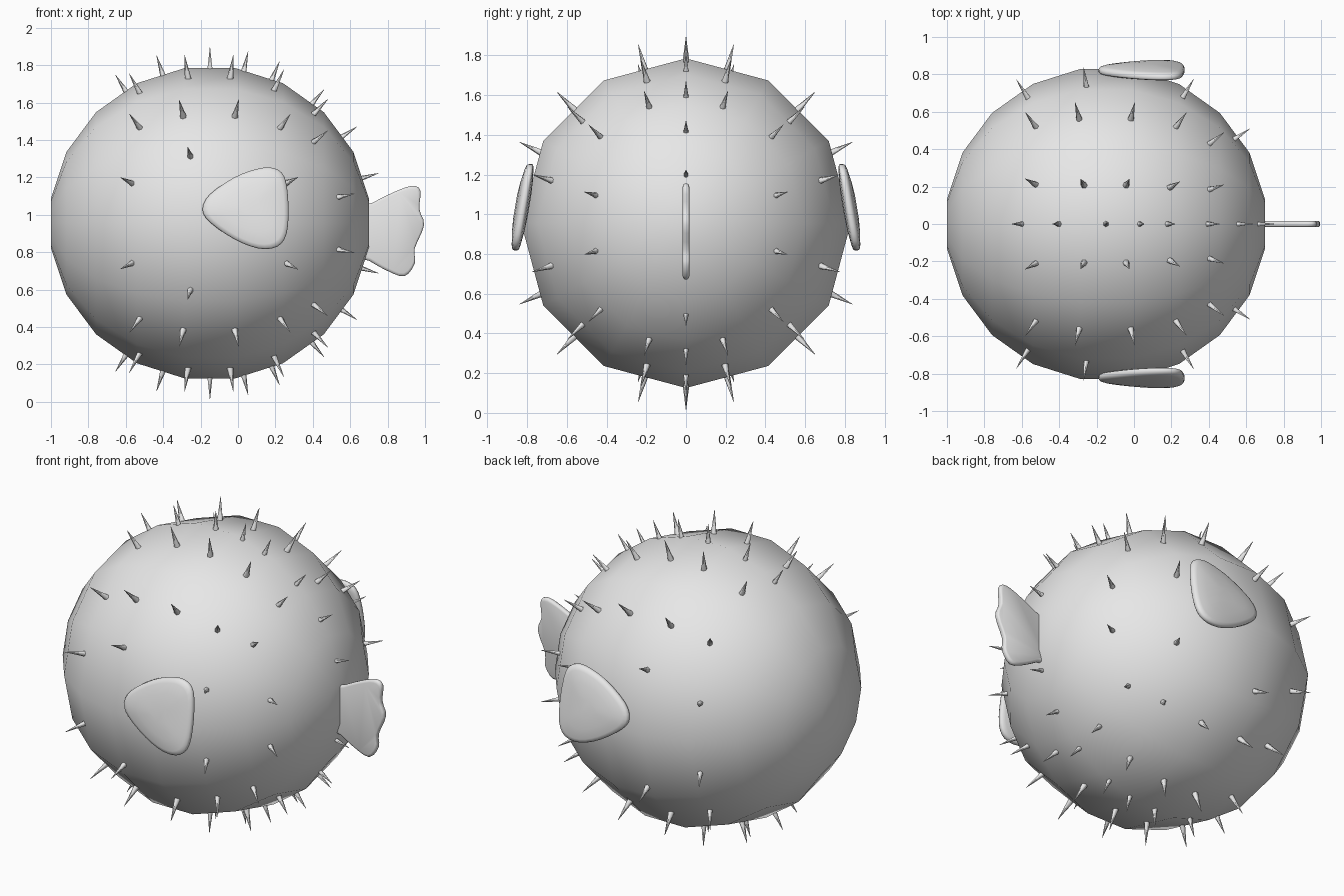
import bpy, bmesh
from math import sin, cos, pi, radians
from mathutils import Vector, Matrix

if "Cube" in bpy.data.objects:
    bpy.data.objects.remove(bpy.data.objects["Cube"])

grey = bpy.data.materials.new("plain_grey")
grey.use_nodes = True
grey.diffuse_color = (0.8, 0.8, 0.8, 1)
grey.node_tree.nodes["Principled BSDF"].inputs["Base Color"].default_value = (0.8, 0.8, 0.8, 1)

CENTRE = Vector((-0.15, 0, 0.955))


def finish(name, bm, angle=60):
    bmesh.ops.recalc_face_normals(bm, faces=bm.faces[:])
    mesh = bpy.data.meshes.new(name)
    bm.to_mesh(mesh)
    bm.free()
    mesh.materials.append(grey)
    ob = bpy.data.objects.new(name, mesh)
    bpy.context.collection.objects.link(ob)
    bpy.ops.object.select_all(action='DESELECT')
    ob.select_set(True)
    bpy.context.view_layer.objects.active = ob
    bpy.ops.object.shade_smooth_by_angle(angle=radians(angle))
    return ob


def loft(name, rings):
    """Skin a list of closed rings and cap both ends."""
    bm = bmesh.new()
    loops = [[bm.verts.new(p) for p in ring] for ring in rings]
    n = len(loops[0])
    for a, b in zip(loops, loops[1:]):
        for i in range(n):
            j = (i + 1) % n
            bm.faces.new((a[i], a[j], b[j], b[i]))
    bm.faces.new(loops[0])
    bm.faces.new(loops[-1])
    return finish(name, bm)


def smooth_outline(points, steps=3):
    """Closed Catmull-Rom curve through the points."""
    pts = [Vector(p) for p in points]
    n = len(pts)
    out = []
    for i in range(n):
        a, b, c, d = (pts[(i + k) % n] for k in (-1, 0, 1, 2))
        for s in range(steps):
            t = s / steps
            out.append(0.5 * (2 * b + (c - a) * t + (2 * a - 5 * b + 4 * c - d) * t * t
                              + (3 * b - a - 3 * c + d) * t ** 3))
    return out


def cushion(name, outline, levels, mid_y):
    """Rounded plate: the outline shrinks towards its middle as depth grows."""
    mid = sum(outline, Vector((0, 0))) / len(outline)
    rings = []
    for scale, depth in levels:
        ring = [mid + (p - mid) * scale for p in outline]
        rings.append([(p.x, mid_y(p.y) + depth, p.y) for p in ring])
    return loft(name, rings)


# Round body: twelve sides around x, with small flat ends
rings = []
for k in range(10):
    a = radians(9 + 18 * k)
    r = 0.84 * sin(a)
    rings.append([(CENTRE.x - 0.861 * cos(a), r * sin(i * pi / 6), CENTRE.z + r * cos(i * pi / 6))
                  for i in range(12)])
loft("body", rings)

# Side fins, leaning outwards at the bottom
fin = smooth_outline([(-.19, 1.03), (-.15, 1.11), (-.02, 1.2), (.1, 1.245), (.19, 1.25), (.25, 1.2),
                      (.27, 1.05), (.26, .9), (.21, .83), (.11, .82), (-.02, .87), (-.15, .96)])
half = [(1, .008), (.97, .019), (.88, .026), (.6, .036), (.25, .042)]
for name, side in (("left_fin", 1), ("right_fin", -1)):
    levels = [(s, -d * 0.7) for s, d in reversed(half)] + half
    levels = [(s, d * side) for s, d in levels]
    cushion(name, fin, levels, lambda z, side=side: side * (0.818 - 0.17 * (z - 1.04)))

# Tail fin with a scalloped end
tail = smooth_outline([(.64, 1.02), (.72, 1.065), (.83, 1.12), (.93, 1.155), (.975, 1.13), (.97, 1.03),
                       (.995, .945), (.945, .82), (.945, .74), (.89, .672), (.8, .70), (.7, .755), (.64, .79)])
edge = [(1, .006), (.98, .013), (.93, .017)]
cushion("tail_fin", tail, [(s, -d) for s, d in reversed(edge)] + edge, lambda z: 0)

# Spines: directions from the body centre, mirrored left-right and up-down
midline = [(-.5, .785), (-.28, .88), (0, .94), (.2, .9), (.37, .86), (.61, .715), (.8, .525), (.91, .27)]
paired = [(-.41, .23, .76), (-.13, .23, .86), (.12, .23, .86), (.385, .22, .8), (.57, .19, .6),
          (-.39, .54, .53), (-.15, .59, .6), (.14, .59, .6), (.39, .54, .53), (.58, .45, .455),
          (.71, .47, .145), (-.11, .77, .375), (-.44, .71, .225), (.43, .71, .225)]
directions = [(x, 0, z * v) for x, z in midline for v in (1, -1)]
directions += [(x, y * u, z * v) for x, y, z in paired for u in (1, -1) for v in (1, -1)]
bm = bmesh.new()
for d in directions:
    d = Vector(d).normalized()
    place = Matrix.Translation(CENTRE + d * 0.865) @ d.to_track_quat('Z', 'Y').to_matrix().to_4x4()
    bmesh.ops.create_cone(bm, cap_ends=True, segments=6, radius1=0.02, radius2=0.001,
                          depth=0.15, matrix=place)
finish("spines", bm, 70)
